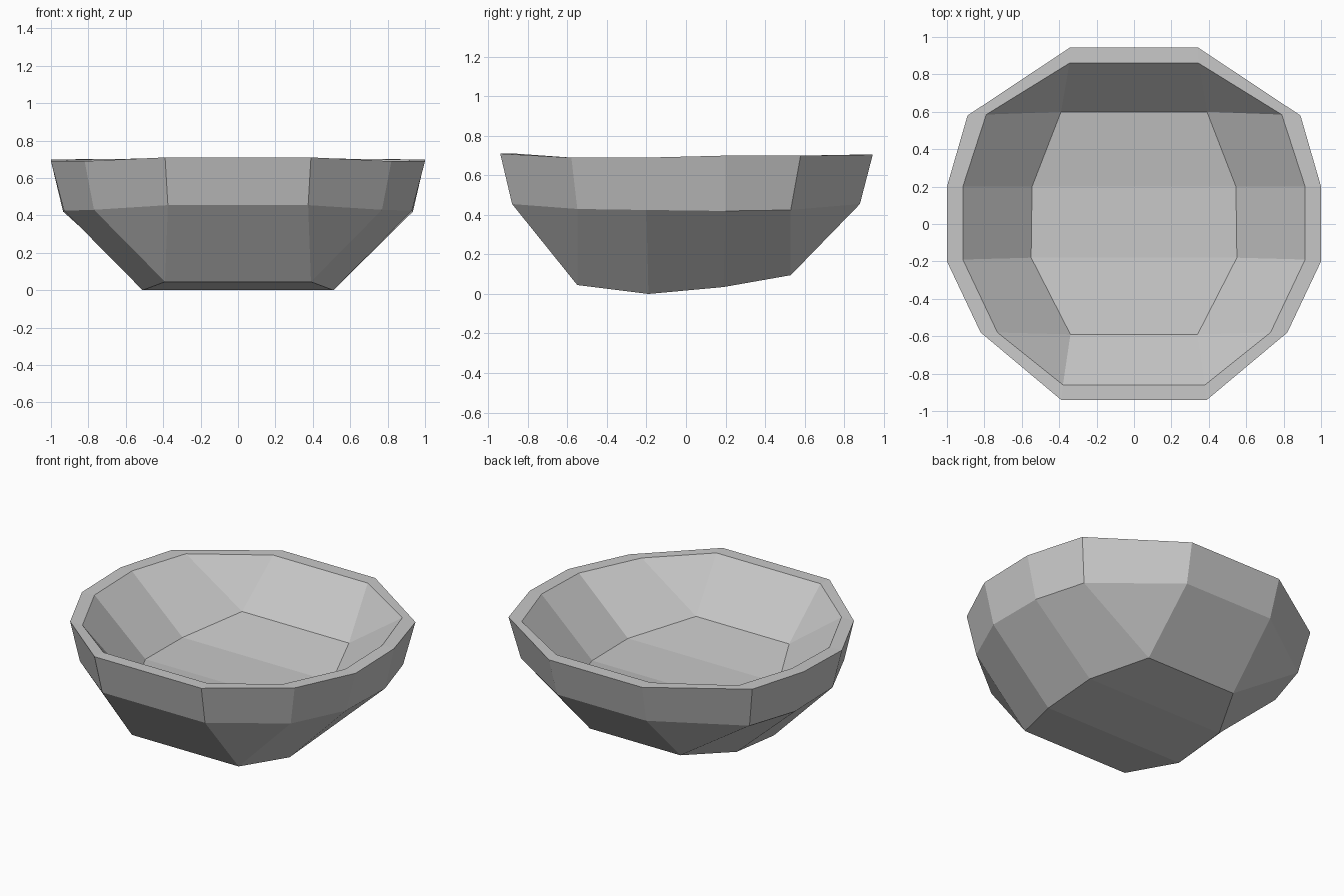
import bpy
import bmesh

default_cube = bpy.data.objects.get("Cube")
if default_cube:
    bpy.data.objects.remove(default_cube, do_unlink=True)

# One plain stone grey for the whole bowl
grey = bpy.data.materials.new("plain_grey")
grey.use_nodes = True
colour = (0.58, 0.58, 0.58, 1)
grey.diffuse_color = colour
for node in grey.node_tree.nodes:
    if node.type == "BSDF_PRINCIPLED":
        node.inputs["Base Color"].default_value = colour
        node.inputs["Roughness"].default_value = 0.8

# Half profiles of each ring on the +x side, from front to back
OUTER_RIM = [(.39, -.94, .71), (.82, -.58, .69), (1, -.2, .69),
             (1, .2, .7), (.89, .58, .7), (.34, .945, .705)]
SHOULDER = [(.375, -.88, .455), (.77, -.55, .43), (.93, -.2, .425),
            (.935, .2, .42), (.835, .53, .425), (.325, .88, .455)]
BASE = [(.39, -.55, .045), (.51, -.19, 0), (.505, .19, .035), (.33, .53, .095)]
INNER_RIM = [(.38, -.86, .71), (.73, -.58, .69), (.915, -.19, .69),
             (.915, .2, .7), (.79, .585, .7), (.345, .86, .705)]
FLOOR = [(.34, -.59, .405), (.55, -.18, .36), (.545, .2, .36), (.39, .6, .42)]


def add_ring(bm, half):
    """Mirror a half profile across x into a closed ring of vertices."""
    mirrored = [(-x, y, z) for x, y, z in reversed(half)]
    return [bm.verts.new(co) for co in half + mirrored]


def widen(ring):
    """Repeat the corner vertices so a small ring pairs with a large one."""
    corners = (0, len(ring) // 2 - 1, len(ring) // 2, len(ring) - 1)
    result = []
    for index, vert in enumerate(ring):
        result += [vert, vert] if index in corners else [vert]
    return result


def bridge(bm, lower, upper):
    """Join two rings with quads, or triangles where corners coincide."""
    for i in range(len(upper)):
        j = (i + 1) % len(upper)
        corners = [lower[i], lower[j], upper[j], upper[i]]
        bm.faces.new(list(dict.fromkeys(corners)))


def cap(bm, ring):
    """Close a ring with strips running from side to side."""
    last = len(ring) - 1
    for i in range(len(ring) // 2 - 1):
        bm.faces.new([ring[i], ring[i + 1], ring[last - i - 1], ring[last - i]])


bm = bmesh.new()
outer_rim = add_ring(bm, OUTER_RIM)
shoulder = add_ring(bm, SHOULDER)
base = add_ring(bm, BASE)
inner_rim = add_ring(bm, INNER_RIM)
floor = add_ring(bm, FLOOR)

# Outside: underside, sloping wall and upright band
cap(bm, base)
bridge(bm, widen(base), shoulder)
bridge(bm, shoulder, outer_rim)

# Lip, inner wall and inner floor
bridge(bm, outer_rim, inner_rim)
bridge(bm, widen(floor), inner_rim)
cap(bm, floor)

bmesh.ops.recalc_face_normals(bm, faces=bm.faces)
mesh = bpy.data.meshes.new("bowl")
bm.to_mesh(mesh)
bm.free()
mesh.materials.append(grey)
bowl = bpy.data.objects.new("bowl", mesh)
bpy.context.collection.objects.link(bowl)
